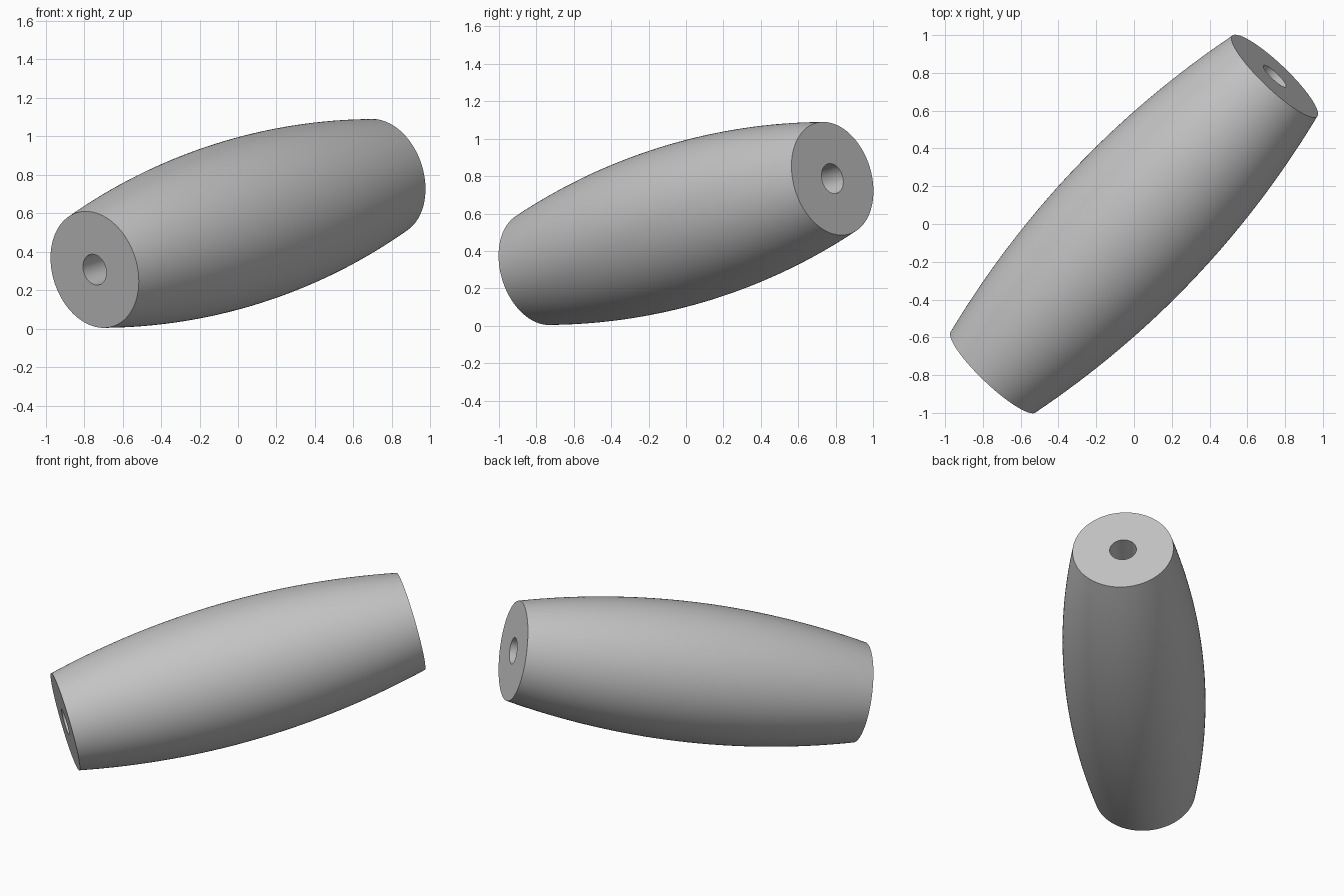
import bpy
import bmesh
import math
from mathutils import Vector

cube = bpy.data.objects.get("Cube")
if cube:
    bpy.data.objects.remove(cube, do_unlink=True)

# Overall dimensions of the bored barrel
AXIS = Vector((0.745, 0.783, 0.24))    # centre to back end
CENTRE = Vector((0, 0, 0.547))
END_RADIUS = 0.31
MID_RADIUS = 0.43
BORE_RADIUS = 0.082
RINGS = 32
SIDES = 128

# Plain grey material
grey = bpy.data.materials.new("plain grey")
grey.use_nodes = True
colour = (0.55, 0.55, 0.55, 1)
grey.diffuse_color = colour
grey.node_tree.nodes["Principled BSDF"].inputs["Base Color"].default_value = colour

# Closed half section: bulged outside, flat ends, straight bore
half = AXIS.length
profile = [(BORE_RADIUS, -half)]
for i in range(RINGS + 1):
    t = 2 * i / RINGS - 1
    profile.append((END_RADIUS + (MID_RADIUS - END_RADIUS) * (1 - t * t), t * half))
profile.append((BORE_RADIUS, half))

# Turn the section around its axis
bm = bmesh.new()
verts = [bm.verts.new((r, 0, z)) for r, z in profile]
edges = [bm.edges.new((a, b)) for a, b in zip(verts, verts[1:] + verts[:1])]
bmesh.ops.spin(bm, geom=verts + edges, cent=(0, 0, 0), axis=(0, 0, 1),
               angle=math.tau, steps=SIDES, use_merge=True)
bmesh.ops.remove_doubles(bm, verts=bm.verts, dist=0.0001)
bmesh.ops.recalc_face_normals(bm, faces=bm.faces)
mesh = bpy.data.meshes.new("bored_barrel")
bm.to_mesh(mesh)
bm.free()
mesh.materials.append(grey)

# Place the tilted barrel
barrel = bpy.data.objects.new("bored_barrel", mesh)
bpy.context.collection.objects.link(barrel)
barrel.location = CENTRE
barrel.rotation_euler = AXIS.to_track_quat("Z", "Y").to_euler()

# Smooth sides with sharp rims
bpy.ops.object.select_all(action="DESELECT")
barrel.select_set(True)
bpy.context.view_layer.objects.active = barrel
bpy.ops.object.shade_smooth_by_angle(angle=math.radians(30))
